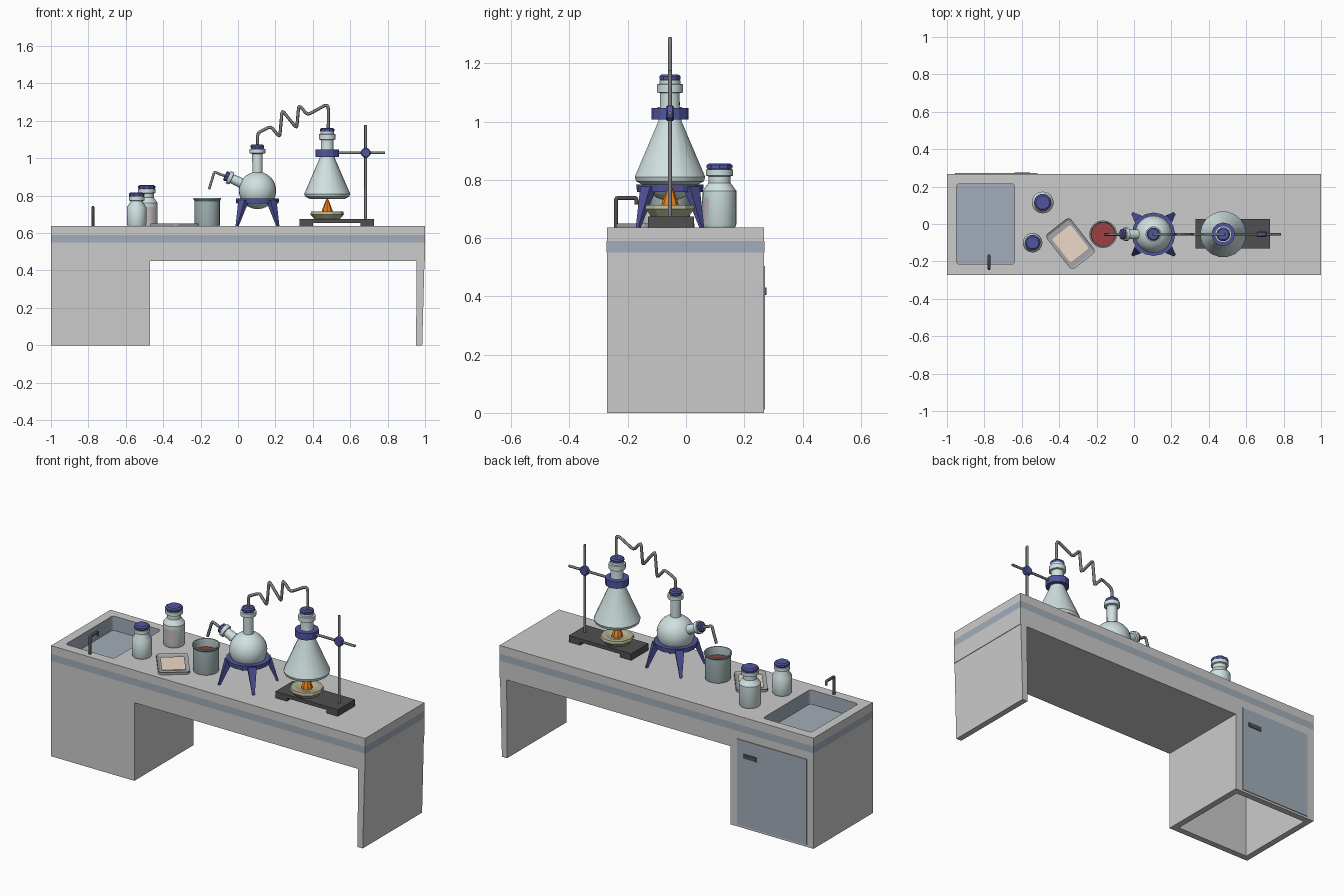
import bpy, bmesh, math
from mathutils import Vector, Matrix

if "Cube" in bpy.data.objects:
    bpy.data.objects.remove(bpy.data.objects["Cube"])

def material(name, r, g, b):
    m = bpy.data.materials.new(name)
    m.diffuse_color = (r, g, b, 1)
    m.use_nodes = True
    m.node_tree.nodes["Principled BSDF"].inputs["Base Color"].default_value = m.diffuse_color
    return m

GREY = material("grey", .8, .8, .8)
SLATE = material("slate", .36, .42, .49)
GLASS = material("glass", .63, .75, .75)
BLUE = material("blue", .085, .09, .34)
DARK = material("dark_metal", .08, .08, .08)
TUBE = material("tube_metal", .2, .22, .22)
BEAKER = material("beaker_glass", .38, .47, .48)
RED = material("red_liquid", .35, .05, .05)
OLIVE = material("dish_olive", .45, .45, .3)
FLAME = material("flame_orange", .85, .22, .01)
TRAY = material("tray_grey", .38, .38, .4)
PAPER = material("paper", .85, .7, .58)
LABEL = material("label", .55, .5, .5)

def finish(bm, name, mat, loc=(0, 0, 0), smooth=False):
    bmesh.ops.recalc_face_normals(bm, faces=bm.faces)
    me = bpy.data.meshes.new(name)
    bm.to_mesh(me)
    bm.free()
    ob = bpy.data.objects.new(name, me)
    bpy.context.collection.objects.link(ob)
    ob.location = loc
    me.materials.append(mat)
    if smooth:
        select(ob)
        bpy.ops.object.shade_smooth_by_angle(angle=math.radians(33))
    return ob

def select(ob):
    bpy.ops.object.select_all(action='DESELECT')
    ob.select_set(True)
    bpy.context.view_layer.objects.active = ob

def box(name, lo, hi, mat, loc=(0, 0, 0), corner=0, recess=None, tube=False):
    """Box between two corners; optional rounded upright edges, sunk top, or open ends."""
    bm = bmesh.new()
    bmesh.ops.create_cube(bm, size=1)
    lo, hi = Vector(lo), Vector(hi)
    for v in bm.verts:
        v.co = Vector([lo[i] + (v.co[i] + .5) * (hi[i] - lo[i]) for i in range(3)])
    if corner:
        ups = [e for e in bm.edges if abs(e.verts[0].co.z - e.verts[1].co.z) > 1e-6]
        bmesh.ops.bevel(bm, geom=ups, offset=corner, segments=3, profile=.5, affect='EDGES')
    bm.normal_update()
    if recess:
        top = [f for f in bm.faces if f.normal.z > .9]
        bmesh.ops.inset_region(bm, faces=top, thickness=recess[0])
        for v in top[0].verts:
            v.co.z -= recess[1]
    if tube:
        bmesh.ops.delete(bm, geom=[f for f in bm.faces if abs(f.normal.z) > .9], context='FACES_ONLY')
    return finish(bm, name, mat, loc)

def lathe(name, pts, mat, loc, segs=24, smooth=True, closed=False):
    """Spin an (r, z) profile about the z axis."""
    bm = bmesh.new()
    vs = [bm.verts.new((r, 0, z)) for r, z in pts]
    es = [bm.edges.new(p) for p in zip(vs, vs[1:])]
    if closed:
        es.append(bm.edges.new((vs[-1], vs[0])))
    bmesh.ops.spin(bm, geom=vs + es, cent=(0, 0, 0), axis=(0, 0, 1), angle=2 * math.pi, steps=segs)
    bmesh.ops.remove_doubles(bm, verts=bm.verts, dist=1e-5)
    return finish(bm, name, mat, loc, smooth)

def cap(name, r, z0, z1, loc):
    h = (z1 - z0) * .3
    return lathe(name, [(0, z0), (r * .9, z0), (r, z0 + h), (r, z1 - h), (r * .8, z1), (0, z1)], BLUE, loc, 10, False)

def pipe(name, pts, radius, mat, fillet=.012):
    """Round tube along a path with small rounded bends."""
    P = [Vector(p) for p in pts]
    path = [P[0]]
    for a, b, c in zip(P, P[1:], P[2:]):
        s = b + (a - b).normalized() * min(fillet, (a - b).length * .45)
        e = b + (c - b).normalized() * min(fillet, (c - b).length * .45)
        path += [s, (s + 2 * b + e) / 4, e]
    path.append(P[-1])
    cu = bpy.data.curves.new(name, 'CURVE')
    cu.dimensions = '3D'
    cu.bevel_depth, cu.bevel_resolution, cu.use_fill_caps = radius, 1, True
    sp = cu.splines.new('POLY')
    sp.points.add(len(path) - 1)
    for q, p in zip(sp.points, path):
        q.co = (*p, 1)
    cu.materials.append(mat)
    ob = bpy.data.objects.new(name, cu)
    bpy.context.collection.objects.link(ob)
    select(ob)
    bpy.ops.object.convert(target='MESH')

T, Y0, Y1, CY = .637, -.272, .268, -.055    # bench top, bench depth, apparatus line

# bench: front profile extruded through the depth
bm = bmesh.new()
outline = [(-1, 0), (-.47, 0), (-.47, .45), (.955, .45), (.952, 0), (.985, 0), (.997, .45), (1, .45), (1, T), (-1, T)]
face = bm.faces.new([bm.verts.new((x, Y0, z)) for x, z in outline])
ext = bmesh.ops.extrude_face_region(bm, geom=[face])
bmesh.ops.translate(bm, verts=[v for v in ext['geom'] if isinstance(v, bmesh.types.BMVert)], vec=(0, Y1 - Y0, 0))
bench = finish(bm, "bench", GREY)
bench.data.materials.append(SLATE)

# sink basin and hollow cabinet cut out of the bench
sink = box("sink_cutter", (-.948, -.215, .555), (-.64, .215, .8), GREY, corner=.015)
sink.data.materials.append(SLATE)
for p in sink.data.polygons:
    p.material_index = 1
cavity = box("cabinet_cutter", (-.965, Y0 + .035, -.1), (-.505, Y1 - .035, .45), GREY)
for cutter in (sink, cavity):
    mod = bench.modifiers.new("cut", 'BOOLEAN')
    mod.operation, mod.solver, mod.object = 'DIFFERENCE', 'EXACT', cutter
    select(bench)
    bpy.ops.object.modifier_apply(modifier=mod.name)
    bpy.data.objects.remove(cutter)

box("bench_band", (-1.001, Y0 - .001, .55), (1.001, Y1 + .001, .59), SLATE, tube=True)
box("cabinet_door", (-.957, Y1 - .002, .012), (-.515, Y1 + .004, .505), SLATE)
box("door_handle", (-.64, Y1, .405), (-.555, Y1 + .008, .43), DARK)

# faucet
pipe("faucet", [(-.775, -.24, T - .005), (-.775, -.24, .738), (-.775, -.17, .738), (-.775, -.17, .715)], .008, DARK, .006)

# bottles with caps
def bottle(name, x, y, r, shoulder, top):
    n = r * .65
    lathe(name, [(0, T), (r * .92, T), (r, T + .01), (r, shoulder), (n, shoulder + .028), (n, top - .045),
                 (r * .8, top - .042), (r * .8, top - .022), (0, top - .022)], GLASS, (x, y, 0))
    cap(name + "_cap", r * .8, top - .022, top, (x, y, 0))

bottle("large_bottle", -.488, .115, .058, .762, .857)
bottle("small_bottle", -.542, -.1, .052, .738, .817)

# curved label on the large bottle
bm = bmesh.new()
cols = [[bm.verts.new((.0595 * math.cos(a), .0595 * math.sin(a), z)) for z in (.665, .74)]
        for a in (math.radians(-130 + 10 * i) for i in range(10))]
for a, b in zip(cols, cols[1:]):
    bm.faces.new((a[0], b[0], b[1], a[1]))
finish(bm, "bottle_label", LABEL, (-.488, .115, 0), True)

# tray with paper
for name, l, w, z0, z1, c, rec, mat in (("tray", .118, .083, 0, .014, .022, (.012, .007), TRAY),
                                        ("tray_paper", .08, .063, .006, .011, .01, None, PAPER)):
    ob = box(name, (-l, -w, z0), (l, w, z1), mat, (-.34, -.105, T), c, rec)
    ob.rotation_euler.z = math.radians(-52)

# beaker with red liquid
lathe("beaker", [(0, T), (.066, T), (.068, T + .006), (.068, .772), (.074, .78), (.074, .787), (.067, .787),
                 (.063, .775), (.063, T + .01), (0, T + .01)], BEAKER, (-.165, CY, 0))
lathe("beaker_liquid", [(0, .742), (.0635, .742)], RED, (-.165, CY, 0))

# round flask on its tripod
FX, FZ = .104, .828
C = (FX, CY, FZ)
ball = [(.1 * math.cos(a), .1 * math.sin(a)) for a in (math.radians(-90 + 164 * i / 12) for i in range(13))]
ball[0] = (0, -.1)
lathe("round_flask", ball + [(.028, .196), (.042, .199), (.042, .222), (0, .222)], GLASS, C)
cap("round_flask_cap", .036, .222, .246, C)
turn = Vector((-.908, 0, .418)).to_track_quat('Z', 'Y').to_euler()
for ob in (lathe("side_neck", [(.027, .08), (.025, .15), (.035, .152), (.035, .172), (0, .172)], GLASS, C, 16),
           cap("side_neck_cap", .029, .172, .192, C)):
    ob.rotation_euler = turn
pipe("outlet_tube", [(FX - .17, CY, .905), (-.09, CY, .912), (-.126, CY, .928), (-.155, CY, .834)], .008, TUBE, .01)

lathe("tripod_ring", [(.08, .758), (.113, .758), (.116, .784), (.08, .784)], BLUE, (FX, CY, 0), 16, False, True)
for i in range(4):
    bm = bmesh.new()
    for r0, r1, w, z in ((.085, .12, .024, .778), (.148, .16, .006, T)):
        for r in (r0, r1):
            for s in (-w, w):
                bm.verts.new((r, s, z))
    bmesh.ops.convex_hull(bm, input=bm.verts)
    leg = finish(bm, "tripod_leg", BLUE, (FX, CY, 0))
    leg.rotation_euler.z = math.radians(45 + 90 * i)

# zigzag condenser tube between the flasks
zig = [(.105, 1.06), (.105, 1.135), (.175, 1.17), (.223, 1.113), (.236, 1.257), (.314, 1.16),
       (.325, 1.284), (.373, 1.232), (.47, 1.286), (.483, 1.275), (.483, 1.15)]
pipe("condenser_tube", [(x, CY, z) for x, z in zig], .0085, TUBE, .014)

# conical flask
E = (.477, CY, 0)
lathe("conical_flask", [(0, .783), (.095, .783), (.118, .795), (.123, .81), (.041, 1.0), (.034, 1.03), (.034, 1.098),
                        (.045, 1.1), (.045, 1.128), (.036, 1.13), (.036, 1.142), (0, 1.142)], GLASS, E, 18)
cap("conical_flask_cap", .038, 1.14, 1.162, E)

# retort stand: base, feet, rods, collar, knob
box("stand_base", (.33, -.13, .655), (.727, .027, .675), DARK)
for x in (.33, .655):
    box("stand_foot", (x, -.13, T), (x + .072, .027, .656), DARK)
SX = .683
pipe("stand_rod", [(SX, CY, .67), (SX, CY, 1.178)], .008, TUBE)
pipe("clamp_rod", [(.53, CY, 1.029), (.785, CY, 1.029)], .007, TUBE)
lathe("clamp_collar", [(.03, 1.008), (.063, 1.008), (.063, 1.047), (.03, 1.047)], BLUE, E, 12, False, True)
knob = lathe("clamp_knob", [(0, -.014), (.022, -.014), (.027, -.009), (.027, .009), (.022, .014), (0, .014)],
             BLUE, (SX, CY, 1.029), 12, False)
knob.rotation_euler.x = math.pi / 2

# burner dish and flame
lathe("burner_dish", [(0, .674), (.066, .674), (.09, .7), (.086, .714), (.062, .714), (.04, .706), (0, .706)],
      OLIVE, E, 10, False)
lathe("flame", [(0, .704), (.03, .704), (.028, .722), (.012, .765), (0, .792)], FLAME, E, 8, False)
